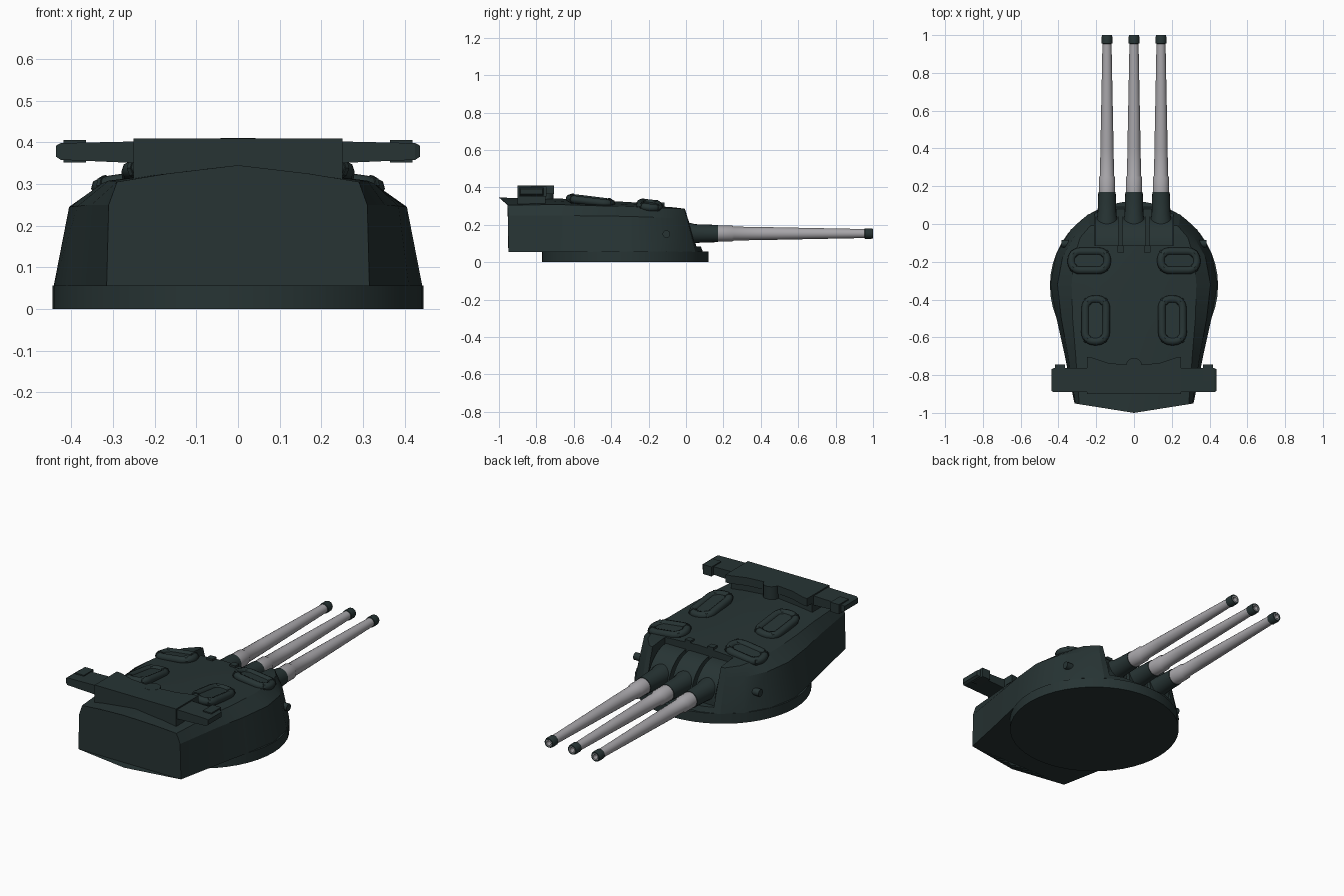
import bpy, bmesh
from math import sin, cos, pi, radians
from mathutils import Matrix, Vector

cube = bpy.data.objects.get("Cube")
if cube:
    bpy.data.objects.remove(cube, do_unlink=True)


def material(name, color):
    m = bpy.data.materials.new(name)
    m.use_nodes = True
    m.diffuse_color = color
    m.node_tree.nodes["Principled BSDF"].inputs["Base Color"].default_value = color
    return m


GREEN = material("dark_sea_green", (0.02, 0.034, 0.034, 1))
STEEL = material("barrel_grey", (0.39, 0.38, 0.40, 1))


def finish(name, bm, mat, smooth=35):
    bmesh.ops.recalc_face_normals(bm, faces=bm.faces)
    me = bpy.data.meshes.new(name)
    bm.to_mesh(me)
    bm.free()
    ob = bpy.data.objects.new(name, me)
    bpy.context.collection.objects.link(ob)
    me.materials.append(mat)
    if smooth:
        bpy.ops.object.select_all(action='DESELECT')
        ob.select_set(True)
        bpy.context.view_layer.objects.active = ob
        bpy.ops.object.shade_smooth_by_angle(angle=radians(smooth))
    return ob


def loft(name, rings, mat, wrap=False, smooth=35, matrix=None):
    """Skin closed rings of points; cap the ends unless they wrap round."""
    bm = bmesh.new()
    vs = [[bm.verts.new(p) for p in r] for r in rings]
    n = len(vs[0])
    pairs = list(zip(vs, vs[1:])) + ([(vs[-1], vs[0])] if wrap else [])
    for a, b in pairs:
        for i in range(n):
            j = (i + 1) % n
            bm.faces.new((a[i], a[j], b[j], b[i]))
    if not wrap:
        bm.faces.new(vs[0])
        bm.faces.new(vs[-1])
    if matrix:
        bm.transform(matrix)
    return finish(name, bm, mat, smooth)


def prism(name, outline, z0, z1, mat=GREEN, smooth=35, matrix=None):
    return loft(name, [[(x, y, z) for x, y in outline] for z in (z0, z1)],
                mat, smooth=smooth, matrix=matrix)


def box(name, x0, x1, y0, y1, z0, z1):
    return prism(name, [(x0, y0), (x1, y0), (x1, y1), (x0, y1)], z0, z1, smooth=0)


def lathe_y(name, x, z, profile, mat, n=20):
    """Turn (y, radius) pairs about an axis running fore and aft."""
    rings = [[(x + r * cos(2 * pi * i / n), y, z + r * sin(2 * pi * i / n))
              for i in range(n)] for y, r in profile]
    return loft(name, rings, mat)


def circle(r, n, cx=0, cy=0):
    return [(cx + r * cos(2 * pi * i / n), cy + r * sin(2 * pi * i / n)) for i in range(n)]


# Rotating base ring
prism("base_ring", circle(0.445, 48, 0, -0.325), 0, 0.056)

# Gun house: y, bottom x, knuckle x, roof edge x, knuckle z, edge z, ridge z, front lean
stations = [
    (-0.95, 0.315, 0.310, 0.290, 0.250, 0.305, 0.345, 0),
    (-0.68, 0.370, 0.352, 0.310, 0.250, 0.308, 0.340, 0),
    (-0.50, 0.410, 0.385, 0.325, 0.247, 0.302, 0.332, 0),
    (-0.32, 0.442, 0.405, 0.330, 0.245, 0.298, 0.322, 0),
    (-0.16, 0.412, 0.378, 0.318, 0.240, 0.292, 0.314, 0.08),
    (-0.03, 0.335, 0.315, 0.285, 0.235, 0.288, 0.306, 0.18),
    (0.05, 0.245, 0.240, 0.232, 0.232, 0.285, 0.298, 0.26),
    (0.09, 0.140, 0.130, 0.120, 0.235, 0.285, 0.295, 0.36),
]
rings = []
for k, (y, xb, xk, xr, zk, zr, zc, lean) in enumerate(stations):
    half = [(xb, 0.055), (xk, zk), (xr, zr), (xr * 0.58, zr + (zc - zr) * 0.5)]
    loop = half + [(0, zc)] + [(-x, z) for x, z in reversed(half)] + [(0, 0.055)]
    ring = []
    for x, z in loop:
        v = 0.05 * (1 - abs(x) / xb) if k == 0 else 0
        ring.append((x, y - v - lean * (z - 0.055), z))
    rings.append(ring)
house = loft("gun_house", rings, GREEN, smooth=25)

# Gun port opening
cutter = box("port_cutter", -0.21, 0.21, -0.115, 0.3, 0.085, 0.6)
cutter.hide_render = True
cutter.hide_set(True)
cut = house.modifiers.new("gun_port", 'BOOLEAN')
cut.operation = 'DIFFERENCE'
cut.solver = 'EXACT'
cut.object = cutter

# Three guns, each with a curved mantlet, sleeve, barrel and hollow muzzle
GZ = 0.153
for label, x in (("right", -0.143), ("centre", 0), ("left", 0.143)):
    arc = [(-0.12 + 0.16 * cos(a), 0.105 + 0.16 * sin(a))
           for a in [pi / 2 * i / 10 for i in range(11)]]
    side = [(-0.12, 0.08), (0.04, 0.08)] + arc
    loft(label + "_mantlet", [[(x + s, y, z) for y, z in side] for s in (-0.062, 0.062)], GREEN)
    lathe_y(label + "_sleeve", x, GZ,
            [(-0.05, 0.058), (0.02, 0.057), (0.05, 0.05), (0.17, 0.046)], GREEN)
    lathe_y(label + "_barrel", x, GZ,
            [(0.16, 0.043), (0.245, 0.043), (0.256, 0.037), (0.40, 0.035),
             (0.70, 0.029), (0.96, 0.024)], STEEL)
    lathe_y(label + "_muzzle", x, GZ,
            [(0.953, 0.022), (0.956, 0.028), (0.992, 0.028), (1.0, 0.025),
             (1.0, 0.018), (0.966, 0.017)], GREEN)
    lathe_y(label + "_bore_liner", x, GZ,
            [(0.966, 0.019), (1.0, 0.019), (1.0, 0.013), (0.968, 0.012)], STEEL)


# Roof life rafts
def stadium(hx, hy, r, n=6):
    """Rounded rectangle as (point, outward normal) pairs."""
    out = []
    for q, (sx, sy) in enumerate(((1, 1), (-1, 1), (-1, -1), (1, -1))):
        for i in range(n + 1):
            a = pi / 2 * (q + i / n)
            d = Vector((cos(a), sin(a), 0))
            out.append((Vector((sx * (hx - r), sy * (hy - r), 0)) + d * r, d))
    return out


def raft(name, x, y, z, hx, hy, pitch, roll):
    m = (Matrix.Translation((x, y, z)) @ Matrix.Rotation(radians(roll), 4, 'Y')
         @ Matrix.Rotation(radians(pitch), 4, 'X'))
    path = stadium(hx, hy, 0.046)
    up = Vector((0, 0, 1))

    def section(p, d, r):
        return [p + d * r * cos(a) + up * r * sin(a)
                for a in [2 * pi * i / 8 for i in range(8)]]
    loft(name + "_float", [section(p, d, 0.021) for p, d in path], GREEN, True, 50, m)
    prism(name + "_floor", [(p.x, p.y) for p, d in path], -0.02, 0.008, matrix=m)
    # Lashings round the float
    for i in range(3, len(path), 7):
        p, d = path[i]
        t = up.cross(d) * 0.006
        loft(name + "_lashing", [section(p + s * t, d, 0.024) for s in (-1, 1)],
             GREEN, matrix=m)


for label, s in (("right", -1), ("left", 1)):
    raft(label + "_front_raft", s * 0.237, -0.195, 0.303, 0.095, 0.05, -6, s * 7)
    raft(label + "_rear_raft", s * 0.203, -0.51, 0.328, 0.055, 0.112, -7, s * 4)

    # Side sighting port
    prism(label + "_side_sight", circle(0.02, 14), 0.30, 0.385,
          matrix=Matrix.Translation((0, -0.105, 0.15)) @ Matrix.Rotation(s * pi / 2, 4, 'Y'))

    # Rangefinder arm with its end window
    arm = []
    for x, y0, y1, z0, z1 in ((0.24, -0.89, -0.763, 0.35, 0.402),
                              (0.425, -0.89, -0.763, 0.358, 0.398),
                              (0.436, -0.885, -0.768, 0.365, 0.392)):
        arm.append([(s * x, y0, z0), (s * x, y1, z0), (s * x, y1, z1), (s * x, y0, z1)])
    loft(label + "_rangefinder_arm", arm, GREEN, smooth=0)
    xs = sorted((s * 0.365, s * 0.418))
    box(label + "_rangefinder_window", *xs, -0.83, -0.745, 0.352, 0.405)

    # Small hood above the gun ports
    box(label + "_roof_hood", s * 0.07 - 0.018, s * 0.07 + 0.018, -0.15, -0.115, 0.29, 0.318)

# Rangefinder body, its pedestal and central sight
wing = [(0.25, -0.9), (0.25, -0.705), (0.22, -0.708), (0.14, -0.735), (0.05, -0.745)]
prism("rangefinder_body", wing + [(-x, y) for x, y in reversed(wing)], 0.365, 0.409, smooth=20)
box("rangefinder_pedestal", -0.25, 0.25, -0.9, -0.75, 0.29, 0.37)
prism("rangefinder_sight", circle(0.042, 20, 0, -0.75), 0.32, 0.41)
